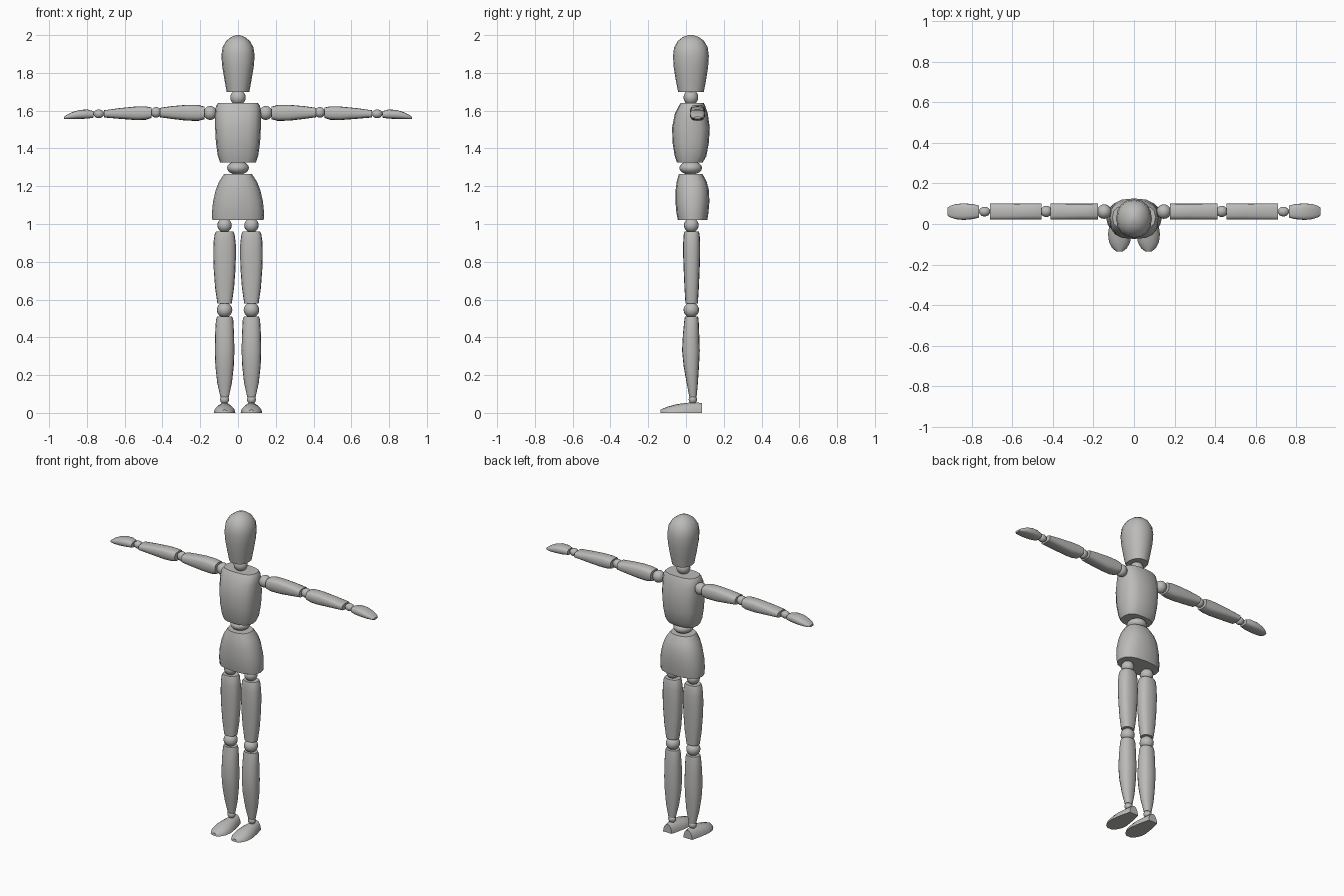
import bpy, bmesh, math
from mathutils import Matrix

if "Cube" in bpy.data.objects:
    bpy.data.objects.remove(bpy.data.objects["Cube"])

grey = bpy.data.materials.new("mannequin grey")
grey.diffuse_color = (0.5, 0.495, 0.485, 1)
grey.use_nodes = True
grey.node_tree.nodes["Principled BSDF"].inputs["Base Color"].default_value = grey.diffuse_color


def finish(bm, name):
    bmesh.ops.recalc_face_normals(bm, faces=bm.faces[:])
    me = bpy.data.meshes.new(name)
    bm.to_mesh(me)
    bm.free()
    me.materials.append(grey)
    ob = bpy.data.objects.new(name, me)
    bpy.context.collection.objects.link(ob)


def loft(name, axis, sections, n=16, p=2.0, floor=None):
    """Skin rounded sections (t, centre1, centre2, radius1, radius2) along an axis."""
    bm = bmesh.new()
    rings = []
    for t, c1, c2, r1, r2 in sections:
        ring = []
        for i in range(n):
            a = 2 * math.pi * i / n
            c, s = math.cos(a), math.sin(a)
            u = c1 + r1 * math.copysign(abs(c) ** (2 / p), c)
            v = c2 + r2 * math.copysign(abs(s) ** (2 / p), s)
            co = {"x": (t, u, v), "y": (u, t, v), "z": (u, v, t)}[axis]
            ring.append(bm.verts.new(co))
        rings.append(ring)
    for a, b in zip(rings, rings[1:]):
        for i in range(n):
            j = (i + 1) % n
            bm.faces.new((a[i], a[j], b[j], b[i]))
    bm.faces.new(rings[0])
    bm.faces.new(rings[-1])
    if floor is not None:  # slice flat underneath
        bmesh.ops.bisect_plane(bm, geom=bm.verts[:] + bm.edges[:] + bm.faces[:],
                               plane_co=(0, 0, floor), plane_no=(0, 0, 1), clear_inner=True)
        bmesh.ops.holes_fill(bm, edges=[e for e in bm.edges if e.is_boundary], sides=0)
    finish(bm, name)


def ball(name, centre, rx, ry, rz):
    bm = bmesh.new()
    bmesh.ops.create_uvsphere(bm, u_segments=16, v_segments=10, radius=1,
                              matrix=Matrix.Translation(centre) @ Matrix.Diagonal((rx, ry, rz, 1)))
    finish(bm, name)


# Head, neck
Y = 0.026
loft("head", "z", [(z, 0, Y, rx, ry) for z, rx, ry in (
    (1.70, .06, .068), (1.76, .071, .08), (1.83, .083, .091), (1.89, .088, .095),
    (1.935, .082, .089), (1.97, .062, .069), (1.99, .036, .042), (2.0, .01, .012))], 16, 2.2)
ball("neck_joint", (0, Y, 1.67), .041, .039, .041)

# Chest, waist, hips
loft("chest", "z", [(z, 0, c, rx, ry) for z, c, rx, ry in (
    (1.325, .02, .094, .068), (1.36, .024, .107, .084), (1.43, .025, .117, .096),
    (1.51, .026, .121, .1), (1.585, .028, .121, .087), (1.625, .032, .117, .07),
    (1.64, .033, .106, .062))], 16, 2.7)
ball("waist_joint", (0, .025, 1.297), .058, .06, .036)
loft("hips", "z", [(z, 0, c, rx, ry) for z, c, rx, ry in (
    (1.02, .035, .136, .078), (1.06, .034, .138, .085), (1.12, .034, .132, .09),
    (1.18, .033, .118, .088), (1.225, .03, .1, .079), (1.264, .025, .074, .063))], 16, 2.4)

for s, side in ((-1, "right"), (1, "left")):
    # Leg
    X = s * .071
    ball(side + "_hip_joint", (X, .028, .993), .038, .039, .038)
    loft(side + "_upper_leg", "z", [(z, X, .03, rx, ry) for z, rx, ry in (
        (.58, .038, .033), (.66, .05, .038), (.75, .057, .042), (.83, .06, .045),
        (.9, .059, .045), (.945, .053, .042), (.96, .046, .038))], 16, 2.5)
    ball(side + "_knee_joint", (X, .028, .545), .041, .041, .04)
    loft(side + "_lower_leg", "z", [(z, X, c, rx, ry) for z, c, rx, ry in (
        (.083, .037, .022, .019), (.16, .033, .039, .03), (.25, .028, .049, .041),
        (.33, .026, .052, .047), (.42, .027, .05, .043), (.49, .029, .046, .038),
        (.51, .029, .04, .035))], 16, 2.3)
    ball(side + "_ankle_joint", (X, .036, .071), .024, .022, .024)
    loft(side + "_foot", "y", [(y, X, 0, rx, h) for y, rx, h in (
        (.084, .03, .053), (.04, .042, .055), (0, .05, .053), (-.05, .057, .046),
        (-.09, .052, .035), (-.12, .036, .024), (-.135, .016, .017))], 16, 2.0, 0.0)

    # Arm
    A = .061
    ball(side + "_shoulder_joint", (s * .147, A, 1.588), .036, .036, .037)
    loft(side + "_upper_arm", "x", [(s * x, A, z, .04, h) for x, z, h in (
        (.177, 1.588, .033), (.21, 1.588, .042), (.27, 1.589, .042), (.35, 1.59, .034),
        (.412, 1.59, .025))], 16, 3)
    ball(side + "_elbow_joint", (s * .433, A + .001, 1.591), .029, .028, .028)
    loft(side + "_lower_arm", "x", [(s * x, A, z, .04, h) for x, z, h in (
        (.457, 1.589, .027), (.485, 1.587, .035), (.54, 1.586, .036), (.63, 1.585, .028),
        (.71, 1.583, .019))], 16, 3)
    ball(side + "_wrist_joint", (s * .737, A, 1.583), .028, .024, .023)
    loft(side + "_hand", "x", [(s * x, A, z, r, h) for x, z, r, h in (
        (.765, 1.58, .03, .017), (.795, 1.582, .037, .024), (.84, 1.58, .041, .024),
        (.88, 1.573, .037, .018), (.908, 1.566, .028, .011), (.92, 1.562, .019, .006))], 16, 2.8)

# Smooth shading with crisp rims
for ob in bpy.context.collection.objects:
    ob.select_set(True)
    bpy.context.view_layer.objects.active = ob
bpy.ops.object.shade_smooth_by_angle(angle=math.radians(42))
